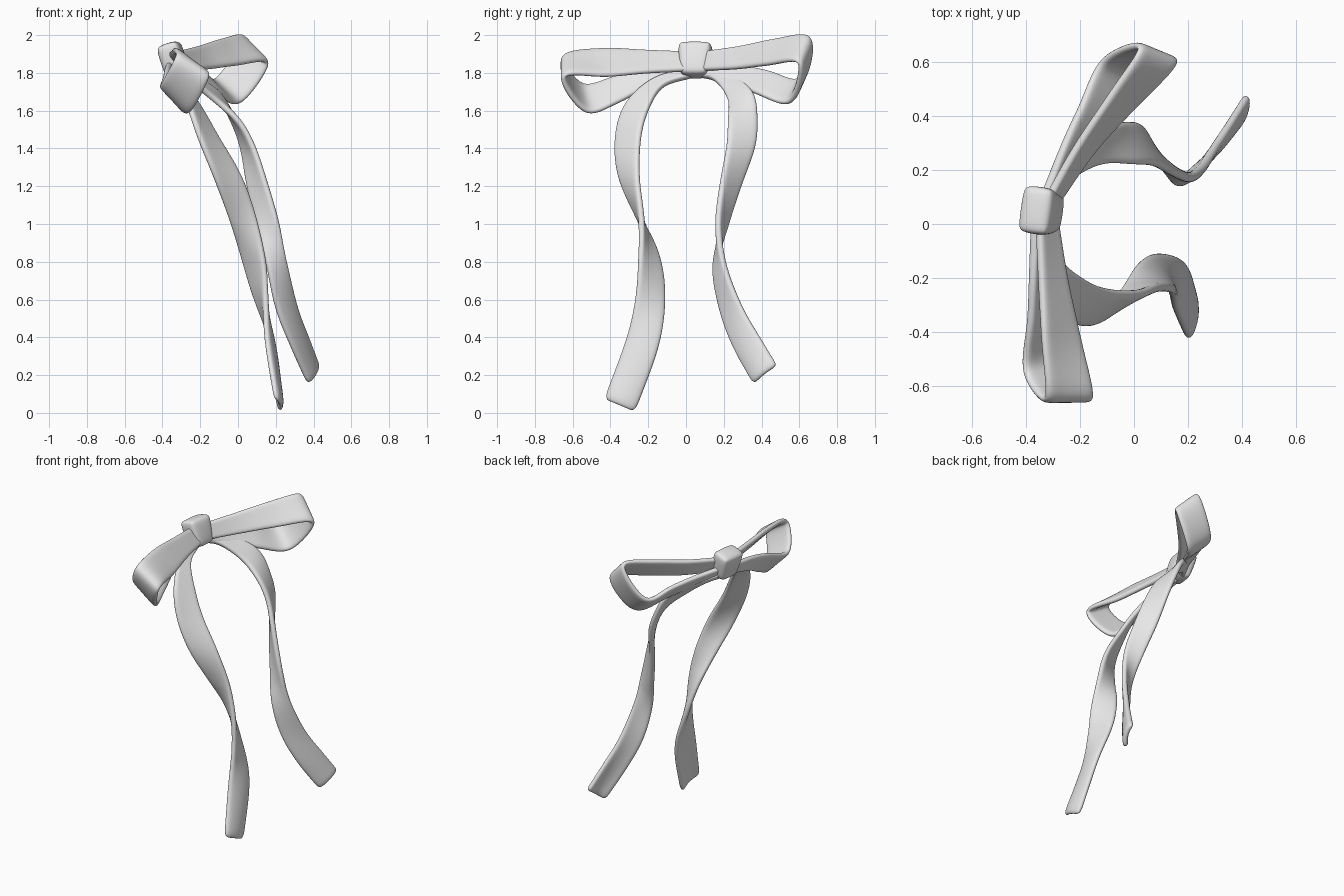
import bpy
import bmesh
from math import radians
from mathutils import Vector

default_cube = bpy.data.objects.get("Cube")
if default_cube:
    bpy.data.objects.remove(default_cube, do_unlink=True)

# One plain satin colour for the whole bow
grey = bpy.data.materials.new("light_grey")
grey.use_nodes = True
grey.diffuse_color = (0.8, 0.8, 0.8, 1)
grey.node_tree.nodes["Principled BSDF"].inputs["Base Color"].default_value = grey.diffuse_color


def smooth_path(points, steps):
    """Sample a smooth curve that passes through the given points."""
    pts = [Vector(p) for p in points]
    pts = [2 * pts[0] - pts[1]] + pts + [2 * pts[-1] - pts[-2]]
    path = []
    for p, q, r, s in zip(pts, pts[1:], pts[2:], pts[3:]):
        for k in range(steps):
            t = k / steps
            path.append(q + 0.5 * t * (r - p + t * (2 * p - 5 * q + 4 * r - s
                                                    + t * (3 * (q - r) + s - p))))
    return path + [pts[-2]]


def finish(name, bm):
    """Turn a bmesh into a smooth shaded object with the bow colour."""
    bmesh.ops.recalc_face_normals(bm, faces=bm.faces)
    for face in bm.faces:
        face.smooth = True
    mesh = bpy.data.meshes.new(name)
    bm.to_mesh(mesh)
    bm.free()
    mesh.materials.append(grey)
    obj = bpy.data.objects.new(name, mesh)
    bpy.context.collection.objects.link(obj)
    return obj


def ribbon(name, edge_a, edge_b, bulge=0.0, thickness=0.035, steps=4, across=4):
    """Stretch a thick band between two edge curves, bulging toward its end."""
    side_a, side_b = smooth_path(edge_a, steps), smooth_path(edge_b, steps)
    middle = [(a + b) / 2 for a, b in zip(side_a, side_b)]
    last = len(middle) - 1
    bm = bmesh.new()
    rows = []
    for i, (a, b) in enumerate(zip(side_a, side_b)):
        along = middle[min(i + 1, last)] - middle[max(i - 1, 0)]
        normal = (b - a).cross(along).normalized()
        amount = bulge * max(0, 2 * i / last - 1)
        row = []
        for j in range(across + 1):
            u = j / across
            row.append(bm.verts.new(a.lerp(b, u) + normal * amount * 4 * u * (1 - u)))
        rows.append(row)
    for low, high in zip(rows, rows[1:]):
        for j in range(across):
            bm.faces.new((low[j], low[j + 1], high[j + 1], high[j]))
    obj = finish(name, bm)
    solid = obj.modifiers.new("thickness", "SOLIDIFY")
    solid.thickness = thickness
    solid.offset = 0
    soft = obj.modifiers.new("soft_edges", "SUBSURF")
    soft.levels = soft.render_levels = 2
    return obj


# Loops: out along the front band, around the end panel, back along the rear band
ribbon("left_loop",
       [(-.34, .06, 1.91), (-.22, .28, 1.94), (-.09, .48, 1.98), (.02, .66, 1.99),
        (-.12, .61, 1.77), (-.2, .44, 1.81), (-.27, .28, 1.84), (-.35, .06, 1.86)],
       [(-.3, .06, 1.81), (-.15, .27, 1.82), (0, .43, 1.84), (.165, .6, 1.85),
        (.02, .55, 1.64), (-.1, .37, 1.69), (-.2, .25, 1.74), (-.33, .06, 1.79)])
ribbon("right_loop",
       [(-.36, .04, 1.91), (-.35, -.22, 1.92), (-.34, -.44, 1.93), (-.33, -.65, 1.89),
        (-.41, -.55, 1.74), (-.39, -.36, 1.79), (-.38, -.2, 1.83), (-.37, .04, 1.86)],
       [(-.29, .04, 1.81), (-.25, -.2, 1.8), (-.2, -.42, 1.78), (-.15, -.65, 1.78),
        (-.25, -.53, 1.59), (-.3, -.36, 1.64), (-.33, -.2, 1.72), (-.34, .04, 1.79)])

# Tails: each hangs down and forward and makes a half twist on the way
ribbon("left_tail",
       [(-.33, .06, 1.78), (-.26, .15, 1.76), (-.13, .22, 1.66), (0, .22, 1.55),
        (.08, .215, 1.42), (.15, .185, 1.23), (.22, .165, 1), (.26, .21, .78),
        (.31, .3, .56), (.37, .4, .39), (.42, .485, .25)],
       [(-.34, .08, 1.82), (-.22, .27, 1.77), (-.1, .36, 1.69), (-.03, .38, 1.55),
        (.02, .365, 1.4), (.05, .29, 1.2), (.1, .22, 1), (.15, .15, .78),
        (.2, .18, .55), (.28, .25, .35), (.37, .36, .15)],
       bulge=0.02)
ribbon("right_tail",
       [(-.32, .04, 1.78), (-.28, -.12, 1.73), (-.19, -.2, 1.6), (-.1, -.24, 1.45),
        (.02, -.25, 1.25), (.1, -.235, 1.03), (.145, -.25, .8), (.15, -.27, .6),
        (.15, -.32, .38), (.2, -.435, .07)],
       [(-.35, .02, 1.82), (-.33, -.17, 1.77), (-.27, -.32, 1.64), (-.21, -.375, 1.46),
        (-.13, -.355, 1.25), (-.05, -.25, 1.03), (.01, -.15, .85), (.08, -.11, .63),
        (.18, -.14, .36), (.22, -.27, 0)],
       bulge=-0.02)

# Knot: a rounded block, narrower below, leaning back
bm = bmesh.new()
bmesh.ops.create_cube(bm, size=1)
for v in bm.verts:
    taper = 1 if v.co.z > 0 else 0.8
    v.co = Vector((v.co.x * 0.13, v.co.y * 0.19 * taper, v.co.z * 0.19))
knot = finish("knot", bm)
knot.location = (-.342, .048, 1.868)
knot.rotation_euler = (0, radians(-18), radians(-8))
bevel = knot.modifiers.new("round_edges", "BEVEL")
bevel.width = 0.035
bevel.segments = 2
soft = knot.modifiers.new("soft_surface", "SUBSURF")
soft.levels = soft.render_levels = 2
